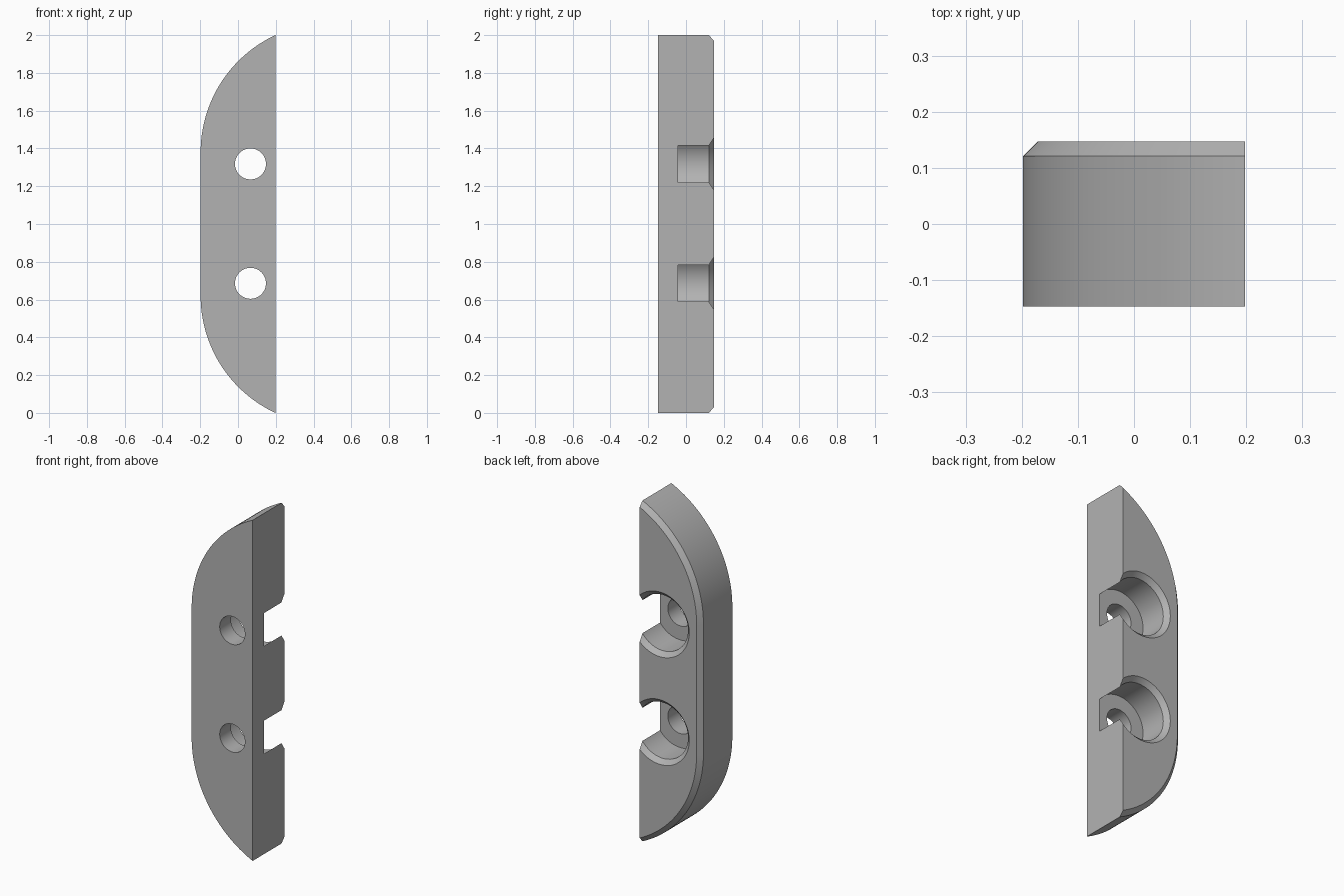
import bpy, bmesh, math

cube = bpy.data.objects.get("Cube")
if cube:
    bpy.data.objects.remove(cube, do_unlink=True)

# Main dimensions
HALF_X, HALF_Y, HEIGHT = 0.198, 0.147, 2.0
CHAMFER = 0.026
ARC_Z = 0.62                                   # height where the end arcs become straight
RADIUS = ((2 * HALF_X) ** 2 + ARC_Z ** 2) / (4 * HALF_X)
HOLE_X, HOLE_ZS = 0.066, (0.686, 1.318)

grey = bpy.data.materials.new("plain grey")
grey.use_nodes = True
grey.diffuse_color = (0.45, 0.45, 0.45, 1)
grey.node_tree.nodes["Principled BSDF"].inputs["Base Color"].default_value = (0.45, 0.45, 0.45, 1)


def loft(name, rings):
    """Join equal point rings with quads and close both ends."""
    bm = bmesh.new()
    loops = [[bm.verts.new(p) for p in ring] for ring in rings]
    n = len(loops[0])
    for a, b in zip(loops, loops[1:]):
        for i in range(n):
            j = (i + 1) % n
            bm.faces.new((a[i], a[j], b[j], b[i]))
    bm.faces.new(loops[0])
    bm.faces.new(loops[-1])
    bmesh.ops.recalc_face_normals(bm, faces=bm.faces)
    mesh = bpy.data.meshes.new(name)
    bm.to_mesh(mesh)
    bm.free()
    mesh.materials.append(grey)
    obj = bpy.data.objects.new(name, mesh)
    bpy.context.collection.objects.link(obj)
    return obj


def outline(y, inset, steps=32):
    """Bow-shaped outline with a flat +x side, inset along its curved side."""
    cx, r = RADIUS - HALF_X, RADIUS - inset
    end = math.acos((cx - HALF_X) / r)
    lower = [(cx - r * math.cos(end * i / steps), y, ARC_Z - r * math.sin(end * i / steps))
             for i in range(steps, -1, -1)]
    return lower + [(x, y, HEIGHT - z) for x, y, z in reversed(lower)]


def circle(z, y, r, n=64):
    return [(HOLE_X + r * math.cos(math.tau * i / n), y, z + r * math.sin(math.tau * i / n))
            for i in range(n)]


# Body with a chamfered rear curved edge
body = loft("bow_shaped_block", [outline(-HALF_Y, 0), outline(HALF_Y - CHAMFER, 0),
                                 outline(HALF_Y, CHAMFER)])

# Stepped screw holes: through hole, wide bore and flared mouth
BORE, FLOOR, OVER = 0.164, -0.043, 0.05
cutters = []
for z in HOLE_ZS:
    cutter = loft("screw_hole_cutter", [
        circle(z, -HALF_Y - OVER, 0.082), circle(z, FLOOR, 0.082), circle(z, FLOOR, BORE),
        circle(z, HALF_Y - CHAMFER, BORE), circle(z, HALF_Y + OVER, BORE + CHAMFER + OVER)])
    cutter.hide_render = True
    cut = body.modifiers.new("screw_hole", 'BOOLEAN')
    cut.operation, cut.solver, cut.object = 'DIFFERENCE', 'EXACT', cutter
    cutters.append(cutter)

# Apply the cuts, then smooth the curved walls
bpy.ops.object.select_all(action='DESELECT')
bpy.context.view_layer.objects.active = body
body.select_set(True)
for name in [m.name for m in body.modifiers]:
    bpy.ops.object.modifier_apply(modifier=name)
for cutter in cutters:
    bpy.data.objects.remove(cutter, do_unlink=True)
bpy.ops.object.shade_smooth_by_angle(angle=math.radians(25))
